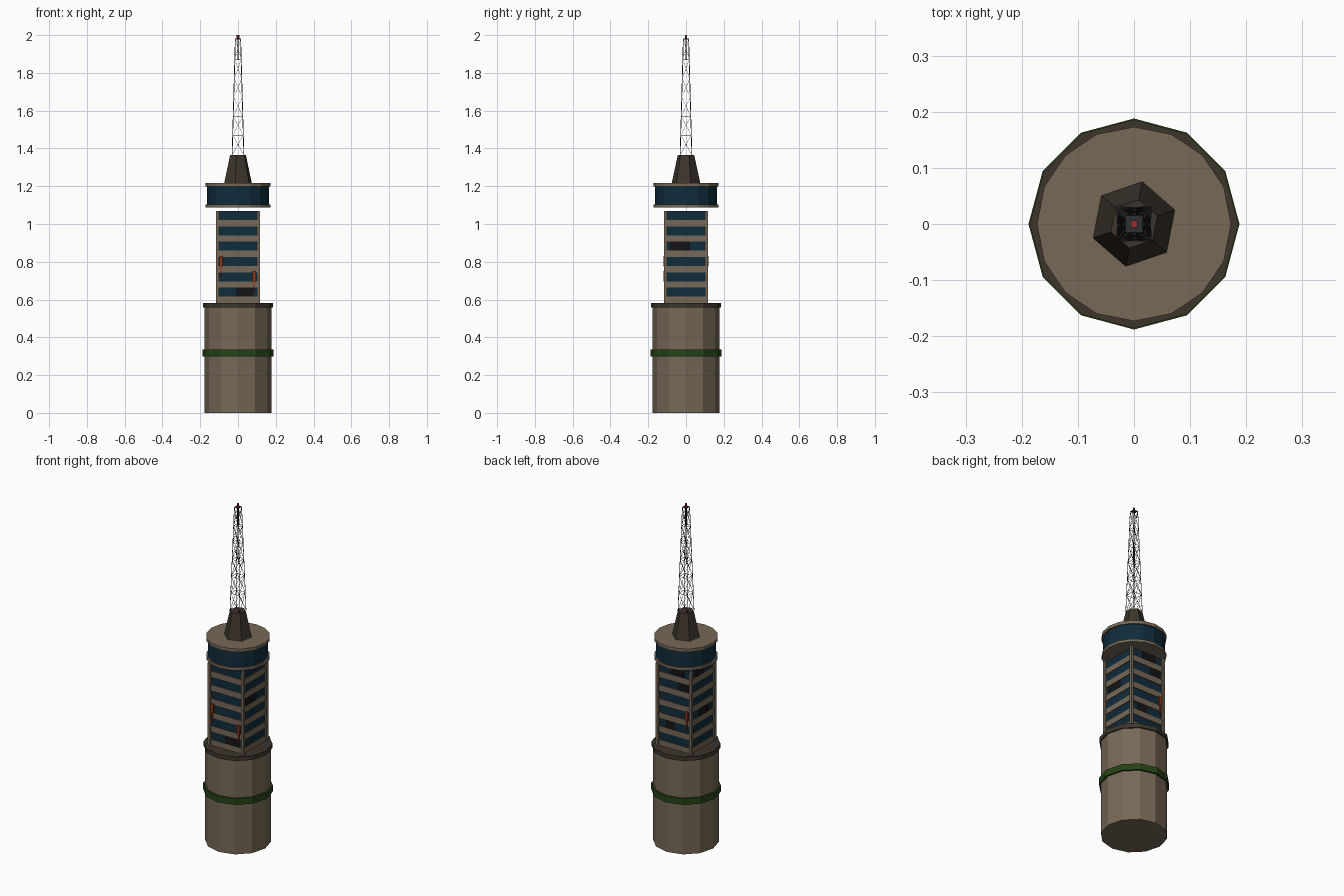
import bpy, bmesh, math
from mathutils import Vector

if "Cube" in bpy.data.objects:
    bpy.data.objects.remove(bpy.data.objects["Cube"])


def material(name, r, g, b):
    m = bpy.data.materials.new(name)
    m.diffuse_color = (r, g, b, 1)
    m.use_nodes = True
    m.node_tree.nodes["Principled BSDF"].inputs["Base Color"].default_value = m.diffuse_color
    return m


CONCRETE = material("concrete", 0.185, 0.14, 0.095)
BROWN = material("dark_brown", 0.046, 0.035, 0.025)
GLASS = material("blue_glass", 0.005, 0.025, 0.045)
GREEN = material("moss_green", 0.018, 0.056, 0.008)
BLACK = material("broken_window", 0.007, 0.007, 0.008)
ORANGE = material("rust_orange", 0.30, 0.035, 0.008)
STEEL = material("dark_steel", 0.03, 0.03, 0.035)
RED = material("lamp_red", 0.35, 0.03, 0.02)


def finish(name, bm, mat):
    bmesh.ops.recalc_face_normals(bm, faces=bm.faces)
    me = bpy.data.meshes.new(name)
    bm.to_mesh(me)
    bm.free()
    me.materials.append(mat)
    ob = bpy.data.objects.new(name, me)
    bpy.context.collection.objects.link(ob)
    return ob


def drum(name, mat, sides, r0, z0, z1, r1=None, turn=0.0):
    """Flat-sided closed drum or cone frustum."""
    bm = bmesh.new()
    rings = []
    for r, z in ((r0, z0), (r0 if r1 is None else r1, z1)):
        rings.append([bm.verts.new((r * math.cos(turn + math.tau * i / sides),
                                    r * math.sin(turn + math.tau * i / sides), z))
                      for i in range(sides)])
    for i in range(sides):
        j = (i + 1) % sides
        bm.faces.new((rings[0][i], rings[0][j], rings[1][j], rings[1][i]))
    bm.faces.new(rings[0])
    bm.faces.new(rings[1])
    return finish(name, bm, mat)


def box(name, mat, lo, hi):
    bm = bmesh.new()
    bmesh.ops.create_cube(bm, size=1)
    for v in bm.verts:
        v.co = Vector([hi[k] if v.co[k] > 0 else lo[k] for k in range(3)])
    return finish(name, bm, mat)


def add_strut(bm, a, b, w):
    """Thin square bar between two points."""
    a, b = Vector(a), Vector(b)
    rot = (b - a).to_track_quat('Z', 'Y')
    ends = [[bm.verts.new(p + rot @ Vector((x * w, y * w, 0)))
             for x, y in ((-1, -1), (1, -1), (1, 1), (-1, 1))] for p in (a, b)]
    for i in range(4):
        j = (i + 1) % 4
        bm.faces.new((ends[0][i], ends[0][j], ends[1][j], ends[1][i]))
    bm.faces.new(ends[0])
    bm.faces.new(ends[1])


# Round base with moss band and rim
drum("base", CONCRETE, 12, 0.178, 0, 0.56)
drum("base_moss_band", GREEN, 12, 0.188, 0.298, 0.335)
drum("base_rim", BROWN, 12, 0.186, 0.557, 0.582)

# Square shaft: glass core, floor bands, corner posts
Z0, PITCH, BAND, FLOORS = 0.582, 0.0812, 0.033, 6
box("shaft_glass", GLASS, (-0.106, -0.106, Z0), (0.106, 0.106, 1.068))
for k in range(FLOORS):
    z = Z0 + PITCH * k
    box("floor_band", CONCRETE, (-0.11, -0.11, z), (0.11, 0.11, z + BAND))
for sx in (-1, 1):
    for sy in (-1, 1):
        x, y = sx * 0.109, sy * 0.109
        box("corner_post", CONCRETE, (x - 0.008, y - 0.008, Z0), (x + 0.008, y + 0.008, 1.07))

# Broken windows: side, floor, extent along that side
PANES = [("front", 0, -0.01, 0.08), ("right", 3, -0.085, 0.02),
         ("back", 5, -0.06, 0.03), ("back", 4, -0.09, -0.02), ("back", 1, 0.0, 0.06),
         ("left", 5, -0.02, 0.06), ("left", 2, -0.06, 0.03)]
for side, k, a, b in PANES:
    z0 = Z0 + PITCH * k + BAND
    z1 = Z0 + PITCH * (k + 1)
    s = -1 if side in ("front", "left") else 1
    d0, d1 = sorted((s * 0.104, s * 0.108))
    if side in ("front", "back"):
        box("broken_window", BLACK, (a, d0, z0), (b, d1, z1))
    else:
        box("broken_window", BLACK, (d0, a, z0), (d1, b, z1))

# Hanging rust streaks on the shaft: x, y, top height
for x, y, top in ((-0.09, -0.114, 0.83), (0.085, -0.114, 0.75), (-0.085, 0.114, 0.83)):
    box("streak", ORANGE, (x - 0.009, y - 0.004, top - 0.055), (x + 0.009, y + 0.004, top))
    box("streak_tail", ORANGE, (x - 0.003, y - 0.003, top - 0.11), (x + 0.003, y + 0.003, top - 0.055))

# Lookout deck floating just above the shaft
drum("deck_floor", CONCRETE, 16, 0.172, 1.088, 1.104)
drum("deck_glass", GLASS, 16, 0.164, 1.104, 1.198)
drum("deck_roof", CONCRETE, 16, 0.173, 1.198, 1.217)

# Mast foot
drum("mast_foot", BROWN, 6, 0.077, 1.217, 1.366, 0.044, math.radians(19))

# Lattice mast
LEVELS = [1.366, 1.47, 1.57, 1.67, 1.77, 1.87, 1.98]


def corners(z):
    h = 0.031 - 0.017 * (z - 1.366) / 0.614
    return [(x * h, y * h, z) for x, y in ((-1, -1), (1, -1), (1, 1), (-1, 1))]


bm = bmesh.new()
for z0, z1 in zip(LEVELS, LEVELS[1:]):
    lo, hi = corners(z0), corners(z1)
    for i in range(4):
        j = (i + 1) % 4
        add_strut(bm, lo[i], hi[i], 0.0014)
        add_strut(bm, lo[i], hi[j], 0.0007)
        add_strut(bm, lo[j], hi[i], 0.0007)
        add_strut(bm, hi[i], hi[j], 0.0008)
add_strut(bm, (0, 0, 1.87), (0, 0, 1.985), 0.0015)
finish("lattice_mast", bm, STEEL)

# Warning lamp
box("lamp_plate", STEEL, (-0.013, -0.013, 1.978), (0.013, 0.013, 1.982))
drum("warning_lamp", RED, 6, 0.007, 1.982, 2.0)
